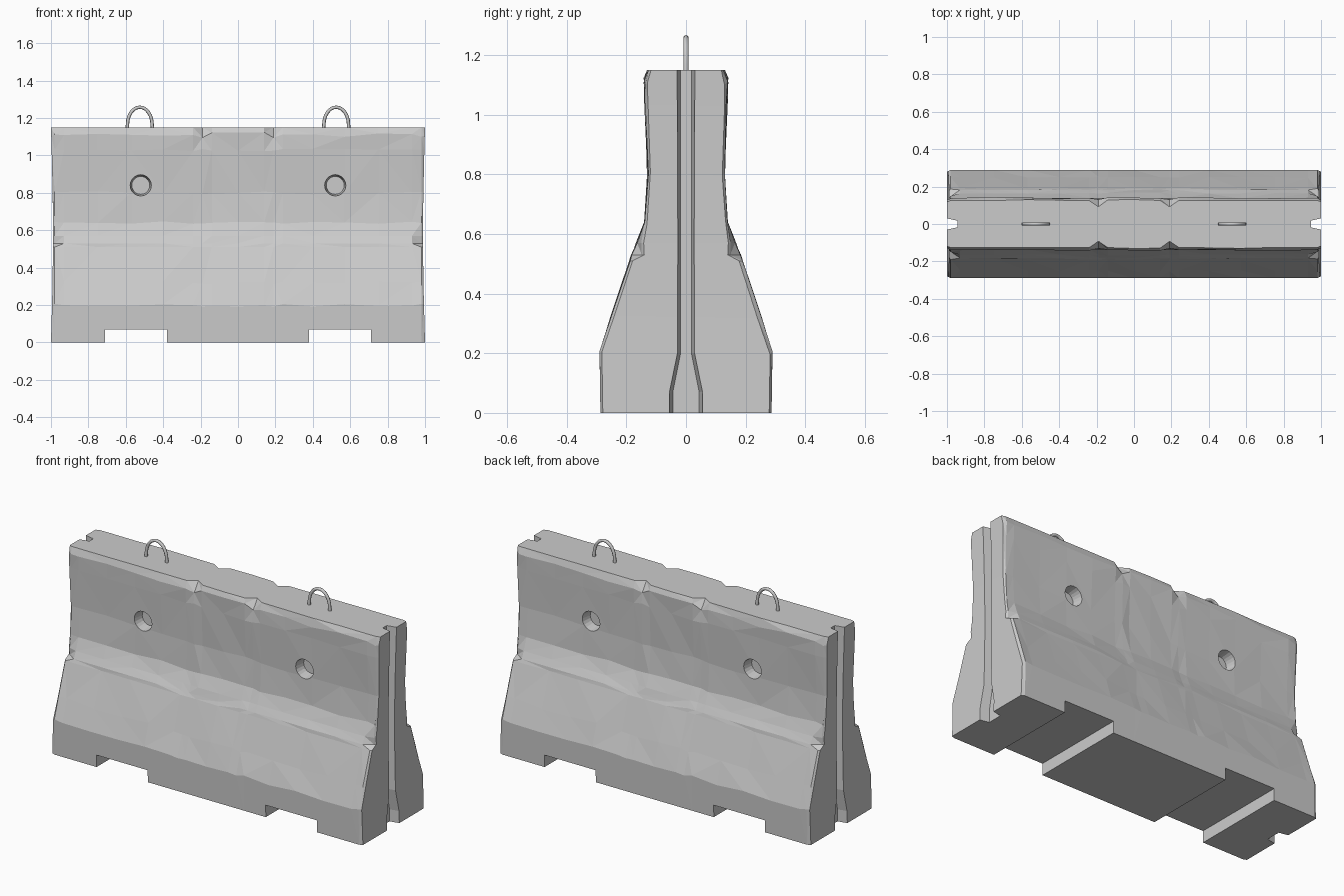
import bpy, bmesh, math, random
from mathutils import Matrix

if "Cube" in bpy.data.objects:
    bpy.data.objects.remove(bpy.data.objects["Cube"])

random.seed(4)


def to_object(bm, name):
    bmesh.ops.recalc_face_normals(bm, faces=bm.faces[:])
    me = bpy.data.meshes.new(name)
    bm.to_mesh(me)
    bm.free()
    ob = bpy.data.objects.new(name, me)
    bpy.context.collection.objects.link(ob)
    return ob


def loft(bm, rings):
    """Skin a list of equal closed rings; returns the vertex rings."""
    vs = [[bm.verts.new(p) for p in r] for r in rings]
    for a, b in zip(vs, vs[1:]):
        n = len(a)
        for i in range(n):
            j = (i + 1) % n
            bm.faces.new((a[i], a[j], b[j], b[i]))
    return vs


# Concrete body: half profile (y, z) swept along x with chips and slight waviness
PROFILE = [(.287, 0), (.29, .2), (.25, .32), (.188, .51), (.182, .53), (.166, .57),
           (.138, .64), (.128, .8), (.137, 1.03), (.139, 1.11), (.128, 1.15)]
half = [.14, .19, .24, .4, .57, .75, .93, .98, 1]
stations = [-x for x in reversed(half)] + [0] + half


def half_section(x):
    pts = []
    last = len(PROFILE) - 1
    for i, (y, z) in enumerate(PROFILE):
        if i > 1:
            y += random.uniform(-.003, .003)
        if 1 <= i <= 2 or 6 <= i < last - 1:
            z += random.uniform(-.008, .008)
        if i == last - 1:
            z += random.uniform(-.012, .015)
        if abs(x) == .19:                      # V chips in the top rim
            if i == last - 1:
                y, z = .131, 1.095
            if i == last:
                y = .092
        if abs(x) > .95 and i in (4, 5):       # ledge chips at the end edges
            y = (.148, .15)[i - 4]
        if abs(x) == 1:                        # softened end edges
            y -= .008
        px = x * (1 - .011 * math.sin(math.pi * z / 1.15)) if abs(x) == 1 else x
        pts.append((px, y, z))
    return pts


sides = [half_section(x) for x in stations]
rings = []
for k in range(len(stations)):
    front = [(x, -y, z) for x, y, z in sides[k]]
    back = [(-x, y, z) for x, y, z in sides[-1 - k]]    # half-turn symmetry
    rings.append(front + back[::-1])
bm = bmesh.new()
vs = loft(bm, rings)
for r in (vs[0], vs[-1]):
    for i in range(len(PROFILE) - 1):
        bm.faces.new((r[i], r[i + 1], r[-2 - i], r[-1 - i]))
bmesh.ops.triangulate(bm, faces=bm.faces[:])
body = to_object(bm, "barrier_body")

# Cutter: fork pockets, tapered side holes and flared end grooves
bm = bmesh.new()
for s in (-1, 1):
    bmesh.ops.create_cube(bm, size=1, matrix=Matrix.Translation((s * .545, 0, -.03))
                          @ Matrix.Diagonal((.33, 1, .2, 1)))
    for f in (-1, 1):
        bmesh.ops.create_cone(bm, cap_ends=True, segments=20, radius1=.048, radius2=.067,
                              depth=.13, matrix=Matrix.Translation((s * .52, f * .135, .84))
                              @ Matrix.Rotation(-f * math.pi / 2, 4, 'X'))
    groove = []
    for z, w in ((-.1, .056), (.07, .056), (.2, .03), (1.3, .03)):
        groove.append([(s * .945, -w + .012, z), (s * 1.055, -w - .012, z),
                       (s * 1.055, w + .012, z), (s * .945, w - .012, z)])
    g = loft(bm, groove)
    bm.faces.new(g[0])
    bm.faces.new(g[-1])
cutter = to_object(bm, "recess_cutter")
cutter.hide_render = True

mod = body.modifiers.new("recesses", 'BOOLEAN')
mod.operation = 'DIFFERENCE'
mod.solver = 'EXACT'
mod.object = cutter
bpy.context.view_layer.objects.active = body
bpy.ops.object.modifier_apply(modifier=mod.name)
bpy.data.objects.remove(cutter)

# Steel lifting loops
for s, name in ((-1, "left_lifting_loop"), (1, "right_lifting_loop")):
    path = [(-.069, 1.12)]
    path += [(-.066 * math.cos(math.pi * i / 12), 1.165 + .093 * math.sin(math.pi * i / 12))
             for i in range(13)]
    path.append((.069, 1.12))
    cu = bpy.data.curves.new(name, 'CURVE')
    cu.dimensions = '3D'
    cu.bevel_depth = .009
    cu.bevel_resolution = 2
    cu.use_fill_caps = True
    sp = cu.splines.new('POLY')
    sp.points.add(len(path) - 1)
    for p, (x, z) in zip(sp.points, path):
        p.co = (s * .525 + x, 0, z, 1)
    sp.use_smooth = True
    bpy.context.collection.objects.link(bpy.data.objects.new(name, cu))
